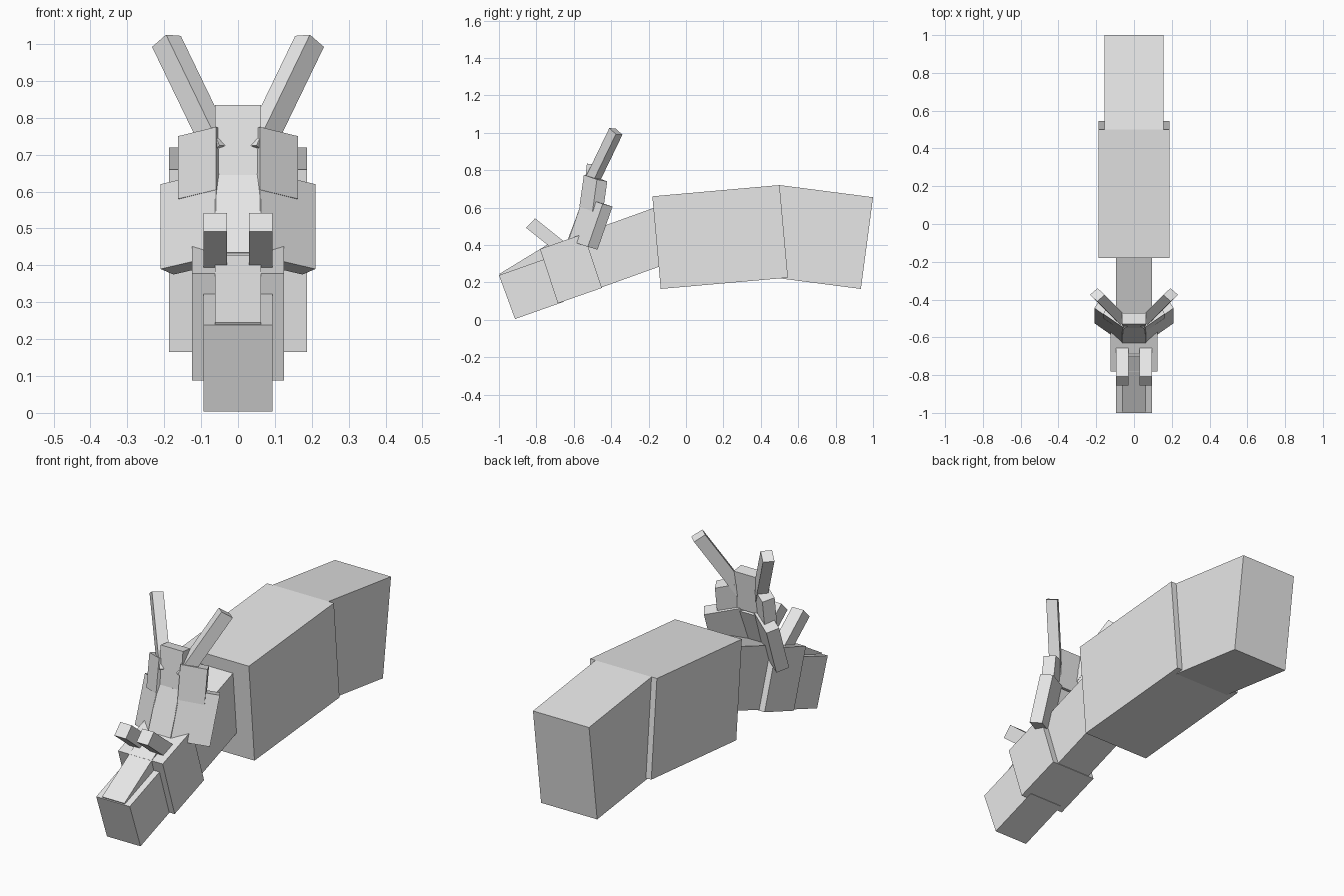
import bpy
import bmesh
from mathutils import Vector

cube = bpy.data.objects.get("Cube")
if cube:
    bpy.data.objects.remove(cube, do_unlink=True)

grey = bpy.data.materials.new("plain grey")
grey.use_nodes = True
grey.diffuse_color = (0.8, 0.8, 0.8, 1)
grey.node_tree.nodes["Principled BSDF"].inputs["Base Color"].default_value = (0.8, 0.8, 0.8, 1)


def block(name, corner, u, v, w):
    """Tilted block spanned by three edge vectors from one corner."""
    u, v, w = Vector(u), Vector(v), Vector(w)
    centre = Vector(corner) + (u + v + w) / 2
    bm = bmesh.new()
    bmesh.ops.create_cube(bm, size=1)
    for vert in bm.verts:
        a, b, c = vert.co
        vert.co = centre + u * a + v * b + w * c
    bmesh.ops.recalc_face_normals(bm, faces=bm.faces)
    mesh = bpy.data.meshes.new(name)
    bm.to_mesh(mesh)
    bm.free()
    mesh.materials.append(grey)
    obj = bpy.data.objects.new(name, mesh)
    bpy.context.collection.objects.link(obj)
    return obj


def central(name, half_width, start, along, up):
    """Block across the middle, given by its side outline in y and z."""
    block(name, (-half_width, *start), (2 * half_width, 0, 0), (0, *along), (0, *up))


def pair(name, corner, u, v, w):
    """Matching blocks on the left and right."""
    for side, sign in (("left", 1), ("right", -1)):
        flip = [(p[0] * sign, p[1], p[2]) for p in (corner, u, v, w)]
        block(f"{side}_{name}", *flip)


# Body
central("front_body", 0.187, (-0.135, 0.165), (0.68, 0.06), (-0.045, 0.495))
central("rear_body", 0.157, (0.435, 0.23), (0.5, -0.065), (0.065, 0.49))

# Neck, head and snout, all sloping down to the front
central("neck", 0.094, (-0.46, 0.17), (0.52, 0.187), (-0.096, 0.29))
central("head", 0.125, (-0.685, 0.088), (0.235, 0.082), (-0.096, 0.29))
central("snout", 0.094, (-0.914, 0.004), (0.26, 0.092), (-0.086, 0.234))
central("nose_ridge", 0.0625, (-0.998, 0.245), (0.3, 0.183), (0.05, -0.082))

# Brow horns
pair("brow_horn", (0.03, -0.855, 0.492), (0.064, 0, 0), (0.2, 0, 0) and (0, 0.175, -0.14), (0, 0.048, 0.05))

# Crest: middle plates
central("lower_crest", 0.0625, (-0.63, 0.435), (0.08, 0.21), (0.06, -0.023))
central("upper_crest", 0.0625, (-0.55, 0.64), (0.02, 0.195), (0.06, -0.008))

# Crest: side plates swept back
pair("lower_frill", (0.06, -0.63, 0.425), (0.15, 0.105, -0.035), (0, 0.08, 0.23), (-0.035, 0.052, -0.015))
pair("upper_frill", (0.06, -0.57, 0.605), (0.103, 0.07, -0.025), (0, 0.024, 0.17), (-0.03, 0.055, -0.01))

# Long horns
pair("long_horn", (0.195, -0.41, 1.025), (-0.04, 0.035, -0.003), (0.038, 0.035, -0.033), (-0.145, -0.145, -0.3))
